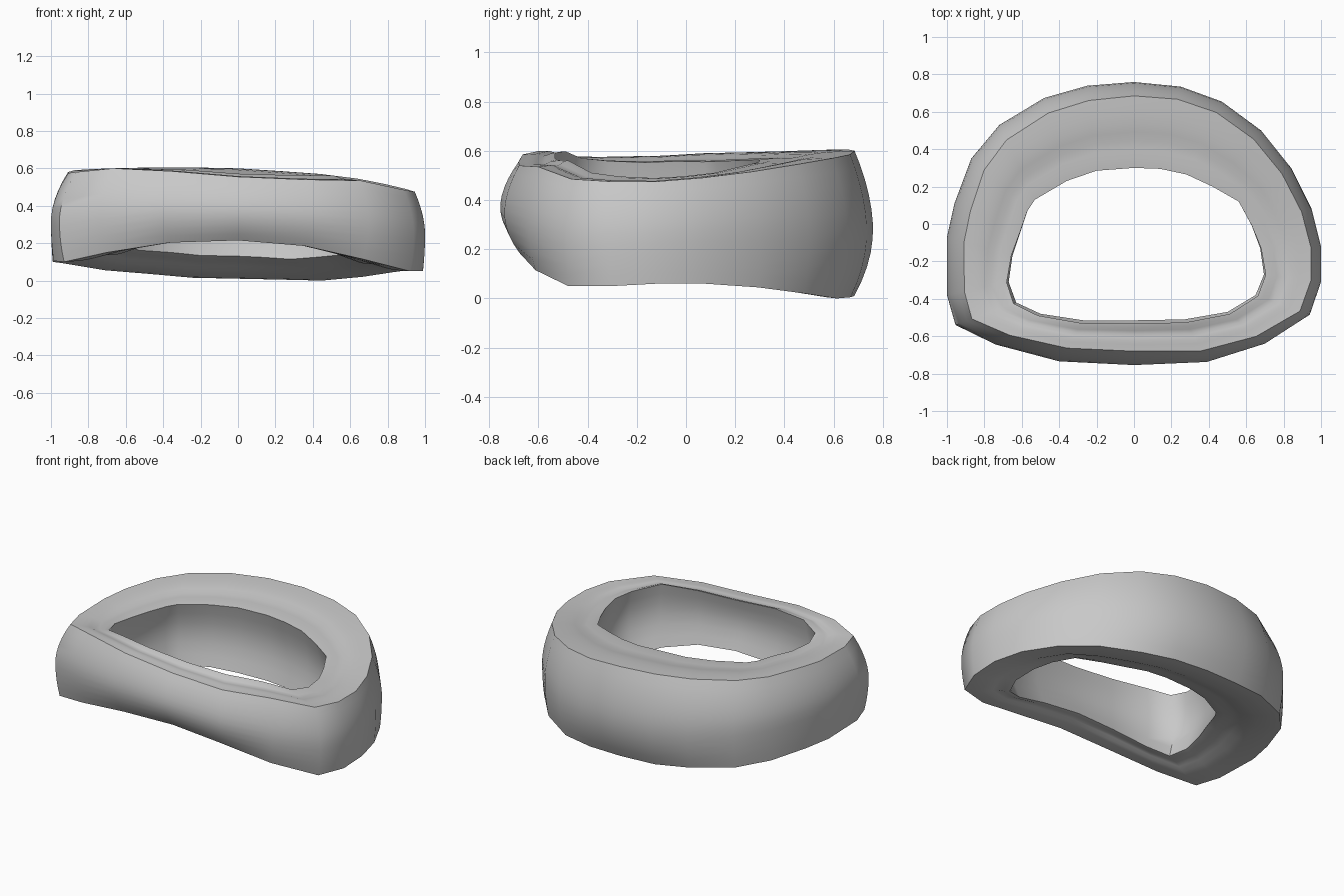
import bpy
import bmesh
import math
from mathutils import Vector

default_cube = bpy.data.objects.get("Cube")
if default_cube:
    bpy.data.objects.remove(default_cube, do_unlink=True)

# Stations round the ring: outer x, outer y, hole x, hole y, top rim z, bottom rim z
STATIONS = [
    (0, .76, 0, .3, .6, .01),
    (-.25, .74, -.2, .285, .605, .015),
    (-.48, .675, -.36, .23, .605, .035),
    (-.72, .53, -.53, .13, .6, .055),
    (-.87, .35, -.57, .07, .595, .08),
    (-.96, .11, -.61, -.05, .59, .095),
    (-1, -.07, -.65, -.17, .58, .1),
    (-1, -.38, -.67, -.31, .575, .105),
    (-.955, -.54, -.63, -.42, .58, .1),
    (-.74, -.645, -.5, -.48, .6, .15),
    (-.4, -.735, -.27, -.515, .585, .203),
    (0, -.755, 0, -.515, .555, .215),
    (.39, -.738, .27, -.51, .54, .185),
    (.7, -.64, .5, -.47, .535, .115),
    (.94, -.485, .65, -.38, .485, .05),
    (1, -.31, .695, -.27, .475, .05),
    (1, -.12, .675, -.13, .475, .06),
    (.95, .08, .63, -.01, .49, .06),
    (.84, .3, .56, .12, .515, .045),
    (.68, .5, .42, .2, .545, .02),
    (.47, .655, .28, .265, .57, 0),
    (.25, .735, .14, .295, .585, .005),
]
SIDE_SPANS = 10   # up the outer wall
FACE_SPANS = 8    # across the top and bottom
HOLE_SPANS = 6    # down the hole wall
BULGE_HEIGHT = .46


def section(ox, oy, hx, hy, top, bottom):
    """Closed cross-section of the ring at one station."""
    outer, hole = Vector((ox, oy)), Vector((hx, hy))
    inward = (hole - outer).normalized()
    top_inset = .075 - .02 * ox
    bottom_inset = .01 + .2 * oy ** 4
    hole_edge = hole + inward * .035 * min(0, hy)
    hole_top = top - .01 + .02 * ox - .035 * oy
    hole_bottom = bottom + .075 + .06 * oy
    points = []

    def add(flat, z):
        points.append((flat.x, flat.y, z))

    # Bulging outer wall, bottom rim to top rim
    for i in range(SIDE_SPANS + 1):
        v = i / SIDE_SPANS
        if v > BULGE_HEIGHT:
            inset = top_inset * ((v - BULGE_HEIGHT) / (1 - BULGE_HEIGHT)) ** 1.8
        else:
            inset = bottom_inset * ((BULGE_HEIGHT - v) / BULGE_HEIGHT) ** 2
        add(outer + inward * inset, bottom + (top - bottom) * v)

    # Dished top with a shallow groove near the hole
    rim = outer + inward * top_inset
    for i in range(1, FACE_SPANS + 1):
        w = i / FACE_SPANS
        groove = .01 * math.exp(-((w - .65) / .15) ** 2)
        add(rim.lerp(hole_edge, w), top + (hole_top - top) * w ** 1.5 - groove)

    # Hole wall, hollowed out at mid height
    for i in range(1, HOLE_SPANS + 1):
        v = i / HOLE_SPANS
        add(hole_edge.lerp(hole, v) - inward * .04 * math.sin(math.pi * v),
            hole_top + (hole_bottom - hole_top) * v)

    # Dished underside back to the bottom rim
    rim = outer + inward * bottom_inset
    for i in range(1, FACE_SPANS):
        w = 1 - i / FACE_SPANS
        groove = .012 * math.exp(-((w - .7) / .12) ** 2)
        add(rim.lerp(hole, w), bottom + (hole_bottom - bottom) * w ** 1.5 + groove)
    return points


# Skin the cross-sections into one closed ring
bm = bmesh.new()
rings = [[bm.verts.new(p) for p in section(*s)] for s in STATIONS]
for i, ring in enumerate(rings):
    following = rings[(i + 1) % len(rings)]
    for j in range(len(ring)):
        k = (j + 1) % len(ring)
        bm.faces.new((ring[j], ring[k], following[k], following[j]))
bmesh.ops.recalc_face_normals(bm, faces=bm.faces)

mesh = bpy.data.meshes.new("ring_body")
bm.to_mesh(mesh)
bm.free()
body = bpy.data.objects.new("ring_body", mesh)
bpy.context.collection.objects.link(body)

# Plain grey finish
grey = bpy.data.materials.new("light_grey")
grey.use_nodes = True
colour = (.58, .58, .58, 1)
grey.diffuse_color = colour
for node in grey.node_tree.nodes:
    if node.type == "BSDF_PRINCIPLED":
        node.inputs["Base Color"].default_value = colour
mesh.materials.append(grey)

bpy.ops.object.select_all(action="DESELECT")
body.select_set(True)
bpy.context.view_layer.objects.active = body
bpy.ops.object.shade_smooth_by_angle(angle=math.radians(45))
